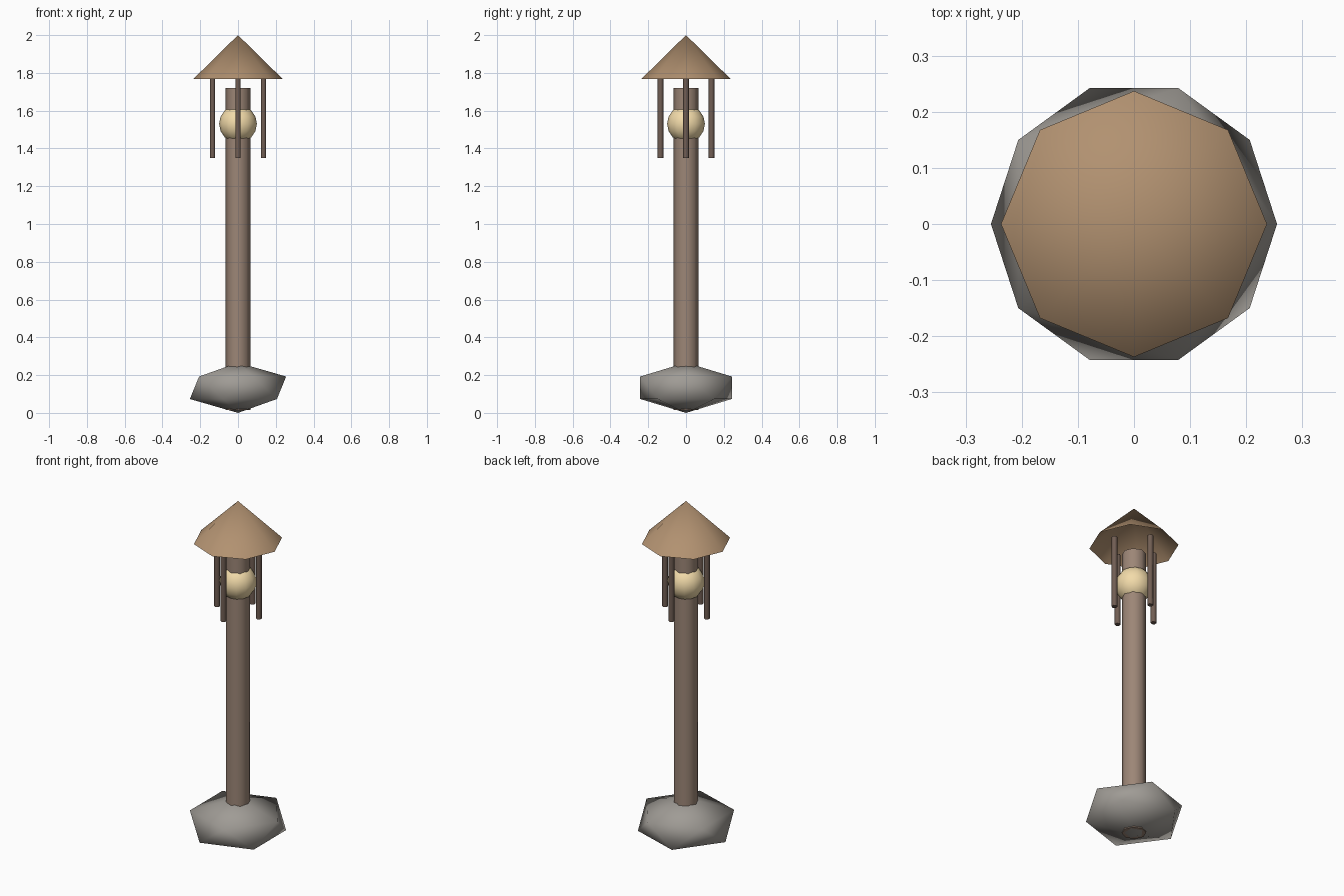
import bpy
import math

if "Cube" in bpy.data.objects:
    bpy.data.objects.remove(bpy.data.objects["Cube"])


def paint(obj, name, rgb):
    mat = bpy.data.materials.get(name) or bpy.data.materials.new(name)
    mat.diffuse_color = (*[(c / 255) ** 2.2 for c in rgb], 1)
    mat.use_nodes = True
    mat.node_tree.nodes["Principled BSDF"].inputs["Base Color"].default_value = mat.diffuse_color
    obj.data.materials.append(mat)


def finish(name, mat, rgb, angle=60):
    obj = bpy.context.object
    obj.name = name
    paint(obj, mat, rgb)
    bpy.ops.object.shade_smooth_by_angle(angle=math.radians(angle))
    return obj


def rod(name, x, y, z0, z1, radius, sides, mat, rgb):
    bpy.ops.mesh.primitive_cylinder_add(
        vertices=sides, radius=radius, depth=z1 - z0, location=(x, y, (z0 + z1) / 2))
    return finish(name, mat, rgb, 65)


# Faceted boulder at the foot
bpy.ops.mesh.primitive_ico_sphere_add(subdivisions=1, radius=1, location=(0, 0, 0.133))
bpy.context.object.scale = (0.285, 0.285, 0.133)
bpy.ops.object.transform_apply(location=False, rotation=False, scale=True)
finish("base_stone", "stone", (158, 154, 148))

# Upright post, its foot just piercing the boulder's underside
rod("post", 0, 0, 0.015, 1.72, 0.065, 8, "post_wood", (155, 133, 118))

# Round lamp around the post
bpy.ops.mesh.primitive_uv_sphere_add(segments=12, ring_count=8, radius=0.1,
                                     location=(0, 0, 1.53))
finish("lamp_globe", "warm_glow", (242, 218, 168))

# Slim rods hanging around the lamp
for i in range(4):
    a = i * math.pi / 2
    rod(f"hanging_rod_{i + 1}", 0.135 * math.cos(a), 0.135 * math.sin(a),
        1.35, 1.775, 0.016, 6, "rod_wood", (112, 94, 84))

# Eight-sided hollow roof
bpy.ops.mesh.primitive_cone_add(vertices=8, radius1=0.237, radius2=0, depth=0.233,
                                end_fill_type='NOTHING', location=(0, 0, 1.8835))
finish("roof", "roof_wood", (176, 144, 112))
